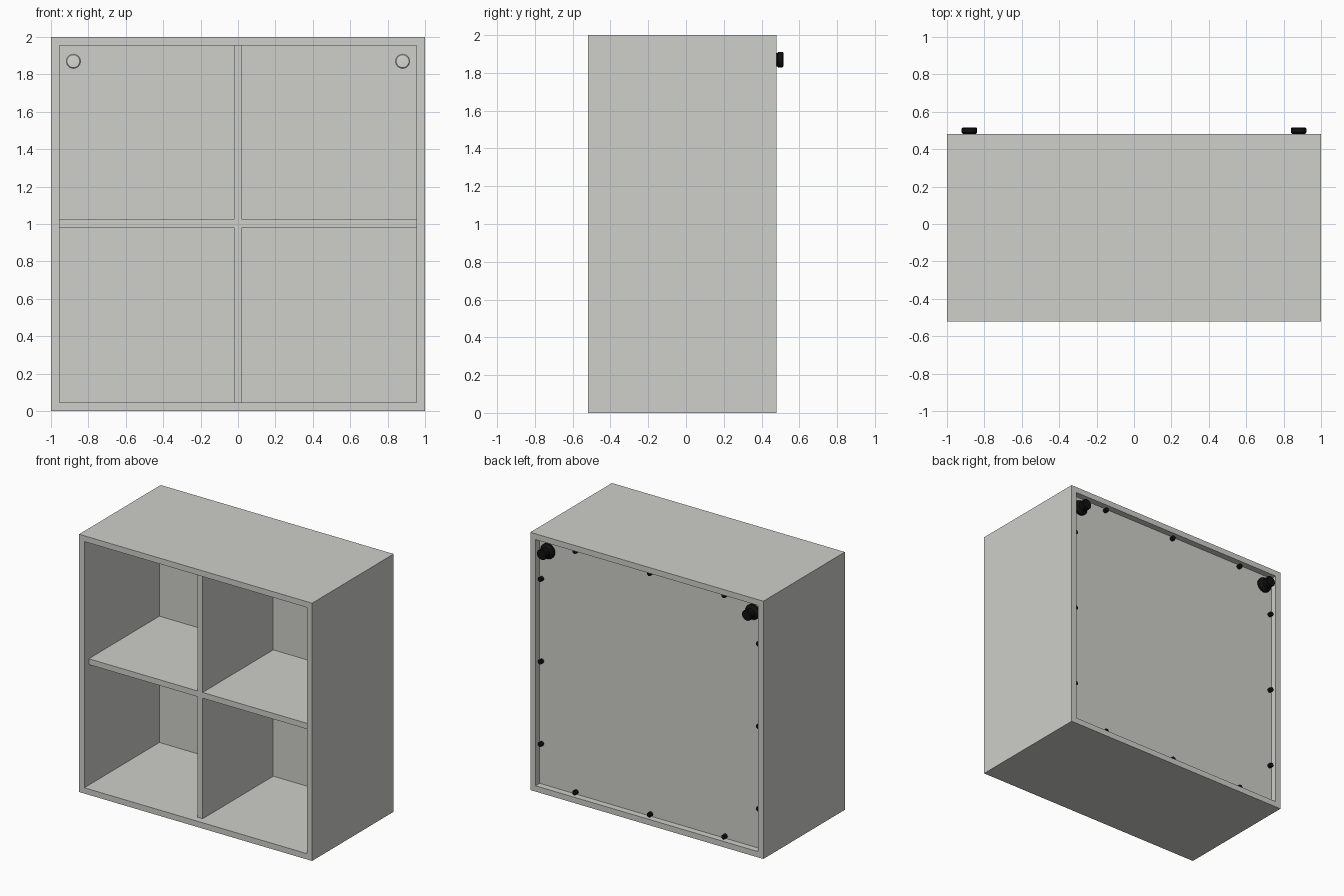
import bpy, bmesh, math
from mathutils import Matrix, Vector

cube = bpy.data.objects.get("Cube")
if cube:
    bpy.data.objects.remove(cube, do_unlink=True)


def material(name, rgb):
    m = bpy.data.materials.new(name)
    m.use_nodes = True
    m.diffuse_color = (*rgb, 1)
    m.node_tree.nodes["Principled BSDF"].inputs["Base Color"].default_value = (*rgb, 1)
    return m


grey = material("warm grey", (0.62, 0.62, 0.59))
black = material("black rubber", (0.005, 0.005, 0.005))
pale = material("pale cap", (0.68, 0.68, 0.66))

FRONT, BACK = -0.52, 0.48      # depth of the carcass
T = 0.045                      # board thickness
PANEL = 0.43                   # outer face of the back panel
INNER = 1 - T
SETBACK = FRONT + 0.055        # front edge of divider and shelves


def finish(name, bm, mat):
    bmesh.ops.recalc_face_normals(bm, faces=bm.faces)
    mesh = bpy.data.meshes.new(name)
    bm.to_mesh(mesh)
    bm.free()
    mesh.materials.append(mat)
    ob = bpy.data.objects.new(name, mesh)
    bpy.context.collection.objects.link(ob)
    return ob


def box(name, x, y, z, mat):
    bm = bmesh.new()
    size = [b - a for a, b in (x, y, z)]
    mid = [(a + b) / 2 for a, b in (x, y, z)]
    bmesh.ops.create_cube(bm, size=1, matrix=Matrix.Translation(mid) @ Matrix.Diagonal((*size, 1)))
    return finish(name, bm, mat)


def lathe(name, x, z, profile, mat, sides=24):
    """Spin (radius, y) points around an axis running front to back."""
    bm = bmesh.new()
    verts = [bm.verts.new((x + r, y, z)) for r, y in profile]
    edges = [bm.edges.new(pair) for pair in zip(verts, verts[1:])]
    bmesh.ops.spin(bm, geom=verts + edges, cent=(x, 0, z), axis=(0, 1, 0),
                   angle=math.tau, steps=sides)
    bmesh.ops.remove_doubles(bm, verts=bm.verts, dist=0.0001)
    ob = finish(name, bm, mat)
    bpy.ops.object.select_all(action="DESELECT")
    ob.select_set(True)
    bpy.context.view_layer.objects.active = ob
    bpy.ops.object.shade_smooth_by_angle(angle=math.radians(40))
    return ob


# Four mitred boards of the outer carcass
for i, name in enumerate(("bottom_board", "left_board", "top_board", "right_board")):
    bm = bmesh.new()
    ends = [bm.verts.new((x, FRONT, z)) for x, z in
            ((-1, -1), (1, -1), (INNER, -INNER), (-INNER, -INNER))]
    face = bm.faces.new(ends)
    new = bmesh.ops.extrude_face_region(bm, geom=[face])["geom"]
    bmesh.ops.translate(bm, vec=(0, BACK - FRONT, 0),
                        verts=[v for v in new if isinstance(v, bmesh.types.BMVert)])
    turn = Matrix.Rotation(-i * math.pi / 2, 4, "Y")
    bm.transform(Matrix.Translation((0, 0, 1)) @ turn)
    finish(name, bm, grey)

# Back panel, divider and two shelves
box("back_panel", (-INNER, INNER), (PANEL - 0.03, PANEL), (T, 2 - T), grey)
box("divider", (-T / 2, T / 2), (SETBACK, PANEL - 0.03), (T, 2 - T), grey)
for side, a, b in (("left", T / 2, INNER), ("right", -INNER, -T / 2)):
    box(side + "_shelf", (a, b), (SETBACK, PANEL - 0.03), (0.98, 1.025), grey)

# Wall bumpers behind the top corners, with their caps inside
for side, s in (("left", 1), ("right", -1)):
    lathe(side + "_bumper", s * 0.88, 1.87,
          [(0, PANEL), (0.058, PANEL), (0.058, 0.445), (0.036, 0.465), (0.036, 0.484),
           (0.041, 0.488), (0.041, 0.511), (0.036, 0.516), (0, 0.516)], black)
    inside = PANEL - 0.03
    lathe(side + "_cap", s * 0.88, 1.87,
          [(0, inside), (0.038, inside), (0.034, inside - 0.005), (0, inside - 0.008)], pale)

# Small black pegs holding the back panel, three along each edge
for i, edge in enumerate(("bottom", "left", "top", "right")):
    turn = Matrix.Rotation(-i * math.pi / 2, 3, "Y")
    for k in (-1, 0, 1):
        p = turn @ Vector((k * 0.64, 0, -0.936))
        lathe(f"{edge}_peg_{k + 2}", p.x, p.z + 1,
              [(0, PANEL), (0.018, PANEL), (0.018, 0.455), (0, 0.458)], black, 10)
